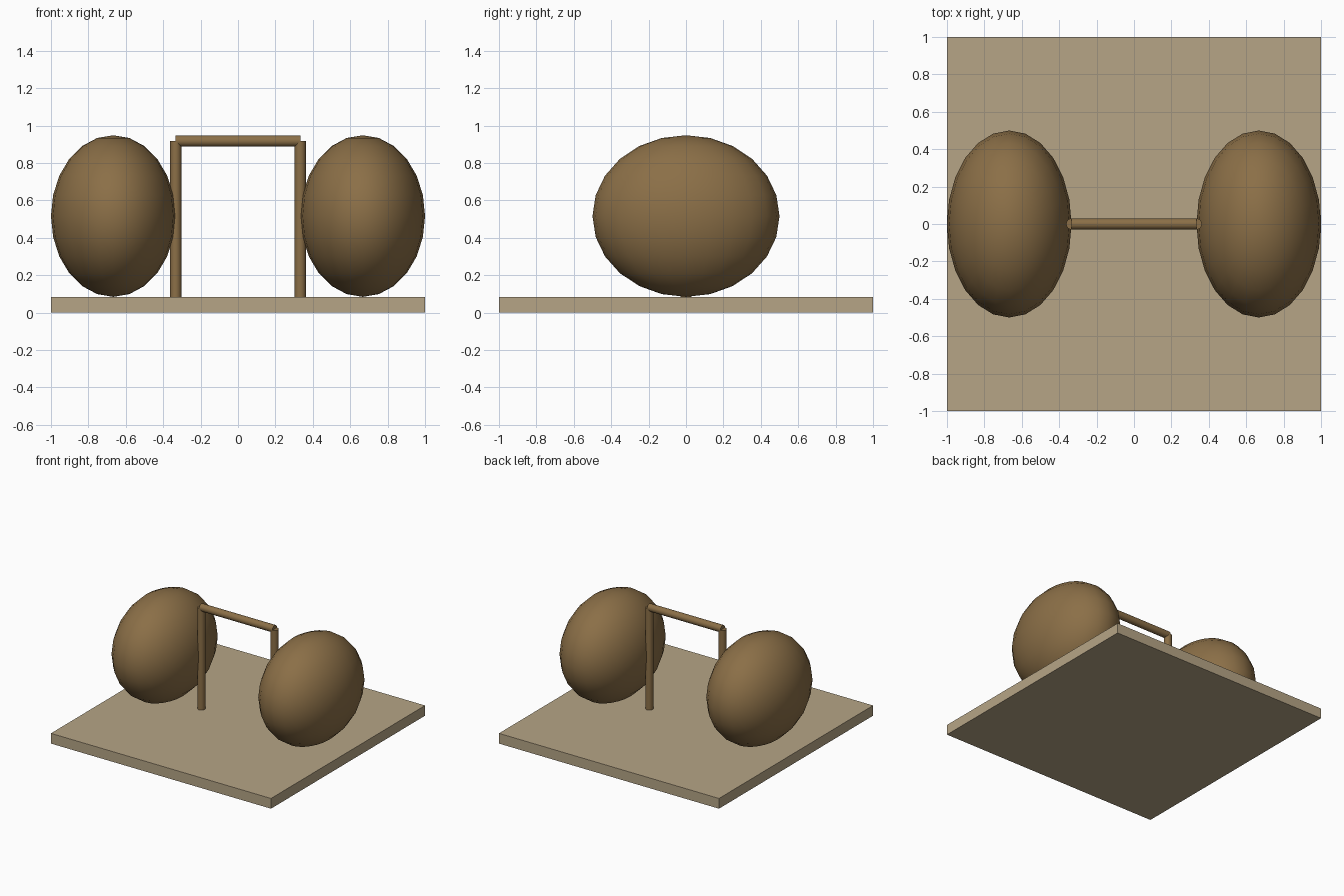
import bpy
import math

if "Cube" in bpy.data.objects:
    bpy.data.objects.remove(bpy.data.objects["Cube"])


def material(name, rgb):
    # sRGB 0-255 to linear diffuse colour
    m = bpy.data.materials.new(name)
    m.diffuse_color = [((c / 255 + 0.055) / 1.055) ** 2.4 for c in rgb] + [1.0]
    m.use_nodes = True
    m.node_tree.nodes["Principled BSDF"].inputs["Base Color"].default_value = m.diffuse_color
    return m


TAN = material("tan", (182, 165, 134))
BROWN = material("brown", (139, 111, 71))


def finish(name, mat, smooth=True):
    ob = bpy.context.object
    ob.name = name
    ob.data.materials.append(mat)
    bpy.ops.object.transform_apply(location=False, rotation=True, scale=True)
    if smooth:
        bpy.ops.object.shade_smooth_by_angle(angle=math.radians(40))
    return ob


BASE_TOP = 0.084
BAR_Z = 0.917
R = 0.03

# base slab
bpy.ops.mesh.primitive_cube_add(size=2, location=(0, 0, BASE_TOP / 2))
bpy.context.object.scale = (1, 1, BASE_TOP / 2)
finish("base_slab", TAN, smooth=False)

for side, s in (("left", -1), ("right", 1)):
    # ellipsoid resting on the slab
    bpy.ops.mesh.primitive_uv_sphere_add(segments=24, ring_count=12, radius=1,
                                         location=(s * 0.667, 0, 0.516))
    bpy.context.object.scale = (0.333, 0.5, 0.432)
    finish(side + "_ellipsoid", BROWN)

    # upright post
    bpy.ops.mesh.primitive_cylinder_add(vertices=16, radius=R, depth=BAR_Z - BASE_TOP,
                                        location=(s * 0.333, 0, (BAR_Z + BASE_TOP) / 2))
    finish(side + "_post", BROWN)

# crossbar between the post tops
bpy.ops.mesh.primitive_cylinder_add(vertices=16, radius=R, depth=0.667,
                                    location=(0, 0, BAR_Z), rotation=(0, math.pi / 2, 0))
finish("crossbar", BROWN)
